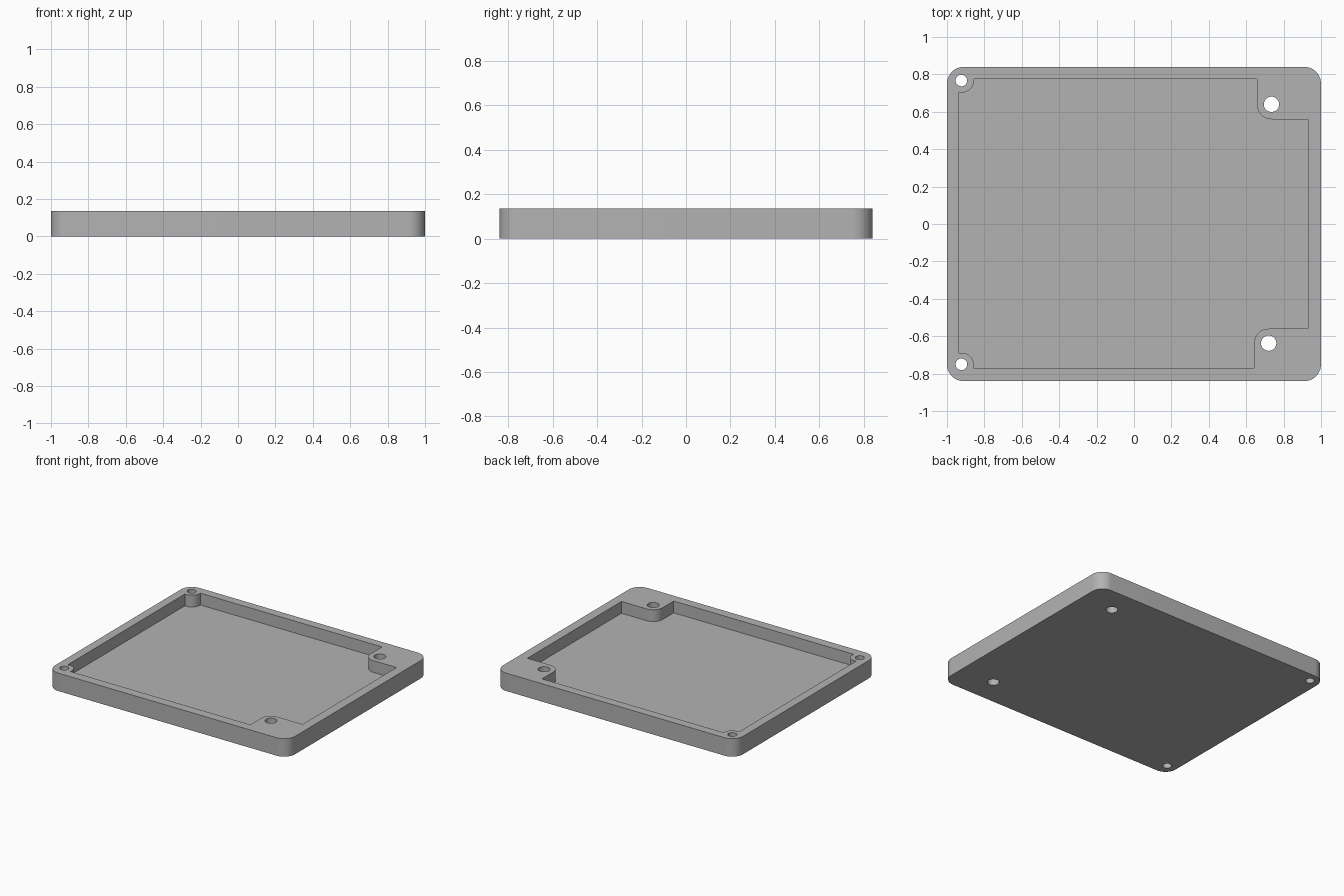
import bpy, bmesh
from math import cos, sin, radians

if "Cube" in bpy.data.objects:
    bpy.data.objects.remove(bpy.data.objects["Cube"], do_unlink=True)

HEIGHT, FLOOR = 0.135, 0.046
HALF_X, HALF_Y, CORNER = 1.0, 0.84, 0.09

grey = bpy.data.materials.new("grey plastic")
grey.use_nodes = True
colour = (0.45, 0.45, 0.45, 1)
grey.diffuse_color = colour
grey.node_tree.nodes["Principled BSDF"].inputs["Base Color"].default_value = colour


def arc(x, y, r, start, end, steps=12):
    angles = [radians(start + (end - start) * i / steps) for i in range(steps + 1)]
    return [(x + r * cos(a), y + r * sin(a)) for a in angles]


def prism(name, outline, z0, z1):
    """Extrude a closed outline between two heights."""
    bm = bmesh.new()
    face = bm.faces.new([bm.verts.new((x, y, z0)) for x, y in outline])
    top = bmesh.ops.extrude_face_region(bm, geom=[face])["geom"]
    verts = [v for v in top if isinstance(v, bmesh.types.BMVert)]
    bmesh.ops.translate(bm, verts=verts, vec=(0, 0, z1 - z0))
    bmesh.ops.recalc_face_normals(bm, faces=bm.faces)
    mesh = bpy.data.meshes.new(name)
    bm.to_mesh(mesh)
    bm.free()
    mesh.materials.append(grey)
    obj = bpy.data.objects.new(name, mesh)
    bpy.context.collection.objects.link(obj)
    return obj


def cut(target, cutter):
    cutter.hide_render = True
    mod = target.modifiers.new("cut", "BOOLEAN")
    mod.operation, mod.solver, mod.object = "DIFFERENCE", "EXACT", cutter
    bpy.context.view_layer.objects.active = target
    bpy.ops.object.modifier_apply(modifier=mod.name)
    bpy.data.objects.remove(cutter, do_unlink=True)


# Rounded tray body
cx, cy = HALF_X - CORNER, HALF_Y - CORNER
outline = []
for sx, sy, start in ((1, 1, 0), (-1, 1, 90), (-1, -1, 180), (1, -1, 270)):
    outline += arc(sx * cx, sy * cy, CORNER, start, start + 90)
tray = prism("tray", outline, 0, HEIGHT)

# Pocket, leaving round bosses on the left edge and square ones on the right
pocket = (arc(-0.92, -0.753, 0.064, 103.5, -15.4)
          + [(0.642, -0.77)] + arc(0.719, -0.637, 0.077, 180, 90)
          + [(0.93, -0.56), (0.93, 0.56)] + arc(0.735, 0.637, 0.077, 270, 180)
          + [(0.658, 0.775)] + arc(-0.92, 0.767, 0.064, 7, -103.5))
cut(tray, prism("pocket_cutter", pocket, FLOOR, HEIGHT + 0.1))

# Screw holes right through the bosses
for x, y, r in ((-0.923, 0.767, 0.031), (-0.923, -0.75, 0.031),
                (0.735, 0.64, 0.041), (0.72, -0.637, 0.041)):
    cut(tray, prism("hole_cutter", arc(x, y, r, 0, 360, 40)[:-1], -0.1, HEIGHT + 0.1))

bpy.ops.object.select_all(action="DESELECT")
tray.select_set(True)
bpy.context.view_layer.objects.active = tray
bpy.ops.object.shade_smooth_by_angle(angle=radians(30))
